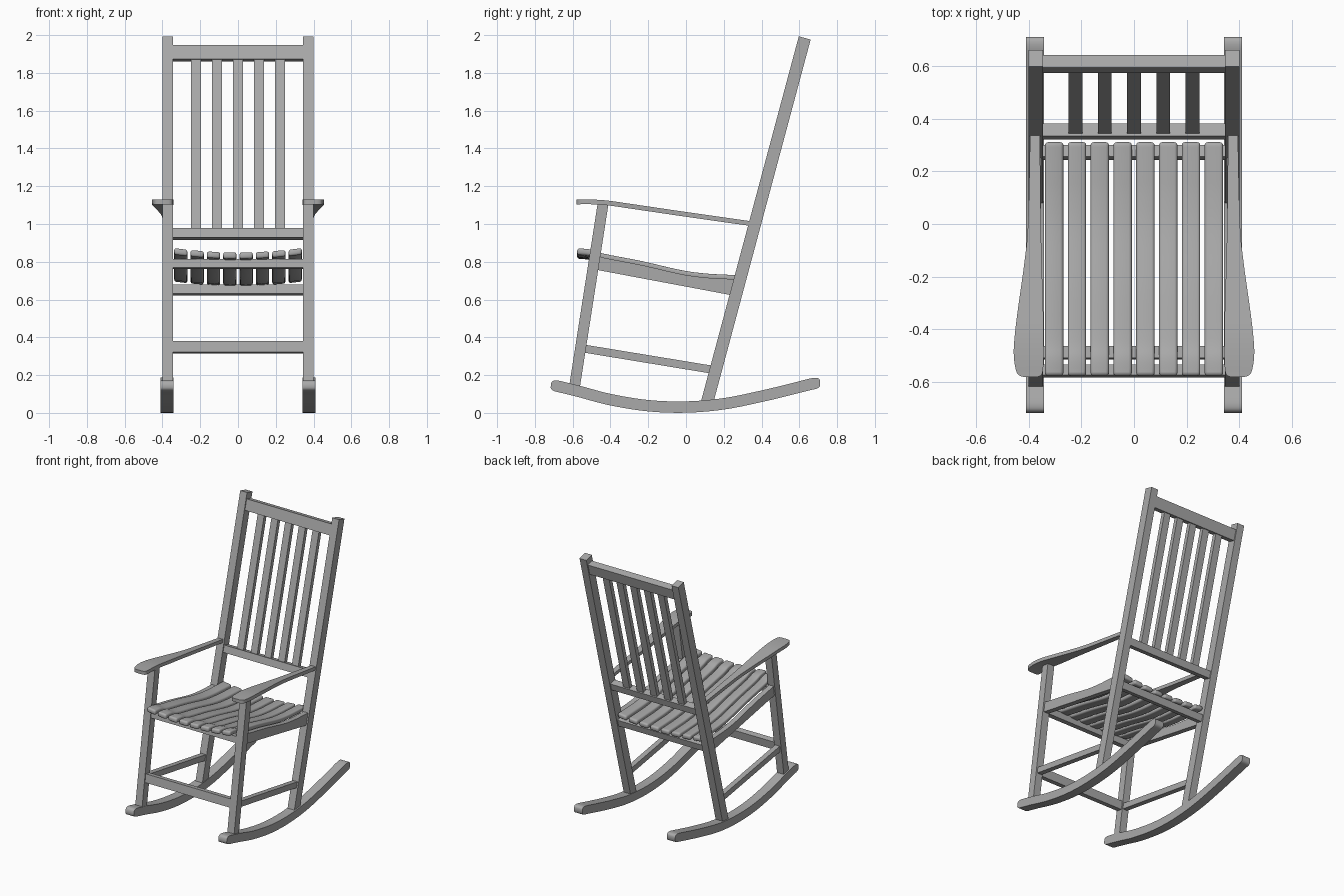
import bpy, bmesh, math
from mathutils import Vector

old = bpy.data.objects.get("Cube")
if old:
    bpy.data.objects.remove(old, do_unlink=True)

GREY = (0.4, 0.4, 0.4, 1)
paint = bpy.data.materials.new("grey_wood")
paint.use_nodes = True
paint.diffuse_color = GREY
paint.node_tree.nodes["Principled BSDF"].inputs["Base Color"].default_value = GREY


def smooth(points, steps=5):
    """Curve through the points (Catmull-Rom), for tuples of any length."""
    p = [points[0]] + list(points) + [points[-1]]
    out = []
    for i in range(1, len(p) - 2):
        for k in range(steps):
            t = k / steps
            out.append(tuple(
                b + 0.5 * t * (c - a + t * (2*a - 5*b + 4*c - d + t * (3*(b - c) + d - a)))
                for a, b, c, d in zip(*p[i - 1:i + 3])))
    return out + [tuple(points[-1])]


def beam(name, path, x0, x1, thick, bevel=0, cup=0):
    """Rectangular bar swept along a (y, z) path, spanning x0 to x1."""
    n = len(path)
    x0, x1, thick = [v if isinstance(v, list) else [v] * n for v in (x0, x1, thick)]
    pts = [Vector(p[:2]) for p in path]
    bm = bmesh.new()
    rings = []
    for i, p in enumerate(pts):
        d = (pts[min(i + 1, n - 1)] - pts[max(i - 1, 0)]).normalized()
        off = Vector((-d.y, d.x)) * thick[i] / 2
        a, b = p + off, p - off
        rings.append([bm.verts.new(v) for v in (
            (x0[i], *a), (x1[i], *a), (x1[i], *b), (x0[i], *b))])
    for r, s in zip(rings, rings[1:]):
        for k in range(4):
            bm.faces.new((r[k], r[k - 1], s[k - 1], s[k]))
    bm.faces.new(rings[0])
    bm.faces.new(rings[-1])
    bmesh.ops.recalc_face_normals(bm, faces=bm.faces)
    if bevel:
        edges = [e for e in bm.edges if e.calc_face_angle(0) > math.radians(50)]
        bmesh.ops.bevel(bm, geom=edges, offset=bevel, segments=3, profile=0.5,
                        affect='EDGES', clamp_overlap=True)
    for v in bm.verts:
        v.co.z += cup * v.co.x ** 2
    mesh = bpy.data.meshes.new(name)
    bm.to_mesh(mesh)
    bm.free()
    mesh.materials.append(paint)
    obj = bpy.data.objects.new(name, mesh)
    bpy.context.collection.objects.link(obj)
    parts.append(obj)


def post(z):
    """Point on the centre line of the raked back posts."""
    return (0.11 + 0.268 * (z - 0.05), z)


def leg(z):
    """Point on the centre line of the front legs."""
    return (-0.59 + 0.156 * (z - 0.14), z)


parts = []

# Centre lines of the curved parts
rocker = smooth([(-0.715, 0.147), (-0.67, 0.139), (-0.56, 0.112), (-0.4, 0.07),
                 (-0.2, 0.038), (0, 0.031), (0.2, 0.048), (0.4, 0.088),
                 (0.55, 0.124), (0.67, 0.154), (0.71, 0.157)])
rocker_thick = [0.06] * len(rocker)
for i, t in enumerate((0.026, 0.042, 0.051, 0.056)):
    rocker_thick[i] = rocker_thick[-1 - i] = t
seat = smooth([(-0.576, 0.833), (-0.51, 0.827), (-0.44, 0.805), (-0.24, 0.766),
               (-0.03, 0.718), (0.1, 0.7), (0.2, 0.694), (0.31, 0.689)], 4)
# Arm plan: y, z, inner x, outer x
arm = smooth([(-0.58, 1.117, 0.365, 0.42), (-0.565, 1.117, 0.347, 0.444),
              (-0.5, 1.117, 0.343, 0.456), (-0.42, 1.112, 0.343, 0.452),
              (-0.3, 1.095, 0.345, 0.437), (-0.15, 1.073, 0.35, 0.416),
              (0, 1.051, 0.353, 0.402), (0.345, 1.002, 0.357, 0.394)], 4)

# Mirrored side frames
for side, s in (("left", 1), ("right", -1)):
    beam(side + "_rocker", rocker, 0.342 * s, 0.41 * s, rocker_thick)
    beam(side + "_back_post", [post(0.05), post(1.985)], 0.345 * s, 0.4 * s, 0.065)
    beam(side + "_front_leg", [leg(0.12), leg(1.107)], 0.345 * s, 0.4 * s, 0.057)
    beam(side + "_stretcher", [(-0.55, 0.342), (0.15, 0.227)], 0.352 * s, 0.39 * s, 0.042)
    beam(side + "_armrest", arm, [p[2] * s for p in arm], [p[3] * s for p in arm], 0.025)

    # Seat side rail: scooped top, straight bottom
    rail, depth = [], []
    for y, z in seat:
        if -0.5 < y < 0.27:
            low, top = 0.669 - 0.188 * y, z + 0.017
            rail.append((y, (low + top) / 2))
            depth.append(top - low)
    beam(side + "_seat_rail", rail, 0.352 * s, 0.39 * s, depth)

# Cross rails: name, centre line, z range, thickness
for name, line, z0, z1, thick in (
        ("front_stretcher", leg, 0.318, 0.378, 0.042),
        ("front_seat_rail", leg, 0.765, 0.81, 0.045),
        ("back_seat_rail", post, 0.627, 0.675, 0.045),
        ("lower_back_rail", post, 0.923, 0.972, 0.05),
        ("top_back_rail", post, 1.866, 1.942, 0.05)):
    beam(name, [line(z0), line(z1)], -0.35, 0.35, thick)

# Upright back slats
for i in range(5):
    x = 0.111 * (i - 2)
    beam(f"back_slat_{i + 1}", [post(0.96), post(1.88)], x - 0.026, x + 0.026, 0.03)

# Scooped, rounded seat slats, cupped across the width
for i in range(8):
    x = 0.0865 * (i - 3.5)
    beam(f"seat_slat_{i + 1}", seat, x - 0.035, x + 0.035, 0.034, bevel=0.012, cup=0.2)

# Smooth shading with sharp edges kept
bpy.ops.object.select_all(action='DESELECT')
for obj in parts:
    obj.select_set(True)
bpy.context.view_layer.objects.active = parts[0]
bpy.ops.object.shade_smooth_by_angle(angle=math.radians(35))
